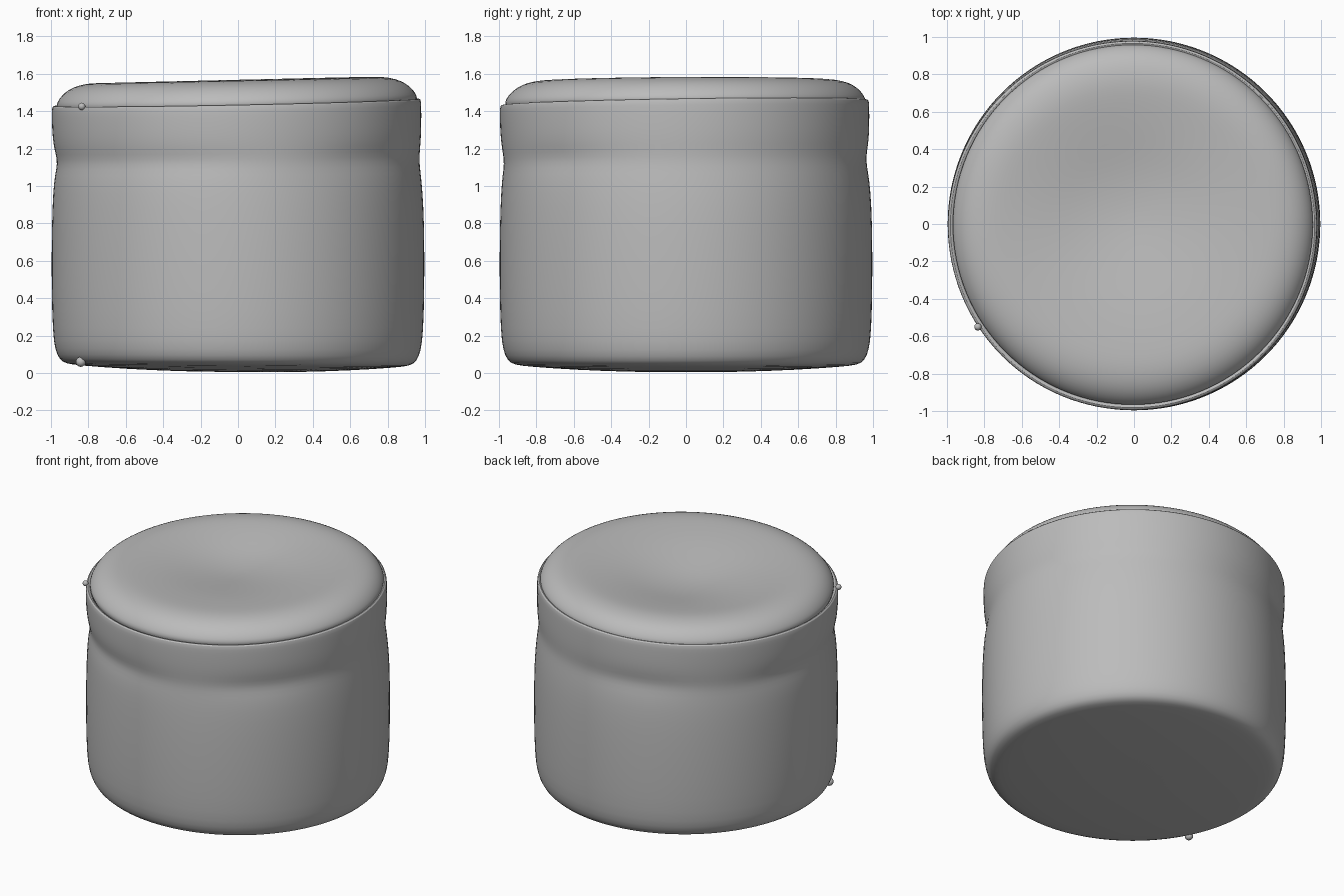
import bpy
import bmesh
from math import sin, cos, tau, exp, radians
from mathutils import Vector

cube = bpy.data.objects.get("Cube")
if cube:
    bpy.data.objects.remove(cube, do_unlink=True)

SEGMENTS = 64

fabric = bpy.data.materials.new("grey fabric")
fabric.use_nodes = True
GREY = (0.5, 0.5, 0.5, 1)
fabric.diffuse_color = GREY
fabric.node_tree.nodes["Principled BSDF"].inputs["Base Color"].default_value = GREY


def finish(name, bm, levels):
    bmesh.ops.recalc_face_normals(bm, faces=bm.faces)
    mesh = bpy.data.meshes.new(name)
    bm.to_mesh(mesh)
    bm.free()
    mesh.materials.append(fabric)
    obj = bpy.data.objects.new(name, mesh)
    bpy.context.collection.objects.link(obj)
    if levels:
        obj.modifiers.new("Soften", "SUBSURF").levels = levels
        obj.modifiers["Soften"].render_levels = levels
    bpy.ops.object.select_all(action="DESELECT")
    obj.select_set(True)
    bpy.context.view_layer.objects.active = obj
    bpy.ops.object.shade_smooth_by_angle(angle=radians(50))
    return obj


def lathe(name, profile, warp):
    """Turn an (r, z) profile around z, closing points at r = 0, then warp it."""
    bm = bmesh.new()
    rings = []
    for r, z in profile:
        count = SEGMENTS if r else 1
        rings.append([bm.verts.new((r * cos(tau * i / count), r * sin(tau * i / count), z))
                      for i in range(count)])
    for a, b in zip(rings, rings[1:]):
        for i in range(SEGMENTS):
            j = (i + 1) % SEGMENTS
            corners = [a[i % len(a)], a[j % len(a)], b[j % len(b)], b[i % len(b)]]
            bm.faces.new(list(dict.fromkeys(corners)))
    for v in bm.verts:
        v.co = warp(v.co.copy())
    return finish(name, bm, 1)


def warp_body(p):
    # Tilt the upper seam, lean slightly and make the crease under it uneven
    t = max(0, min(1, (p.z - 0.9) / 0.5))
    crease = exp(-((p.z - 1.14) / 0.06) ** 2)
    wave = 1 - 0.006 * crease * (1 + sin(5 * p.x + 3 * p.y))
    base = max(0, 1 - p.z / 0.2)
    return Vector((p.x * wave - 0.008 * t, p.y * wave - 0.008 * t,
                   p.z + t * (0.02 * p.x + 0.015 * p.y) - base * 0.008 * p.x))


def warp_cushion(p):
    # Tilt the cushion and sink an off-centre dish into it
    dish = 0.075 * exp(-((p.x + 0.05) ** 2 + (p.y - 0.1) ** 2) / 0.2)
    if p.z < 1.55:
        dish = 0
    return Vector((p.x - 0.006, p.y - 0.004, p.z + 0.02 * p.x + 0.008 * p.y - dish))


# Upholstered drum with a domed underside, a pinched crease and a raised lip
lathe("body", [
    (0, 0.005), (0.3, 0.006), (0.6, 0.017), (0.85, 0.035), (0.92, 0.044),
    (0.955, 0.065), (0.98, 0.12), (0.992, 0.22), (0.998, 0.45), (0.998, 0.7),
    (0.993, 0.9), (0.984, 1.03), (0.976, 1.1), (0.975, 1.15), (0.982, 1.21),
    (0.987, 1.28), (0.989, 1.36), (0.989, 1.42), (0.986, 1.443), (0.976, 1.449),
    (0.962, 1.444), (0.95, 1.42)], warp_body)

# Rounded seat cushion
lathe("seat_cushion", [
    (0.95, 1.41), (0.968, 1.445), (0.96, 1.47), (0.937, 1.503), (0.9, 1.533),
    (0.85, 1.557), (0.78, 1.571), (0.7, 1.572), (0.6, 1.568), (0.5, 1.565),
    (0.4, 1.562), (0.3, 1.56), (0.2, 1.56), (0.1, 1.56), (0, 1.56)], warp_cushion)

# Small knots of stitching at the seam and the base
for name, spot, size in (("seam_knot", (-0.835, -0.55, 1.425), 0.02),
                         ("base_knot", (-0.84, -0.44, 0.06), 0.028)):
    bm = bmesh.new()
    bmesh.ops.create_icosphere(bm, subdivisions=2, radius=size)
    bmesh.ops.translate(bm, verts=bm.verts, vec=spot)
    finish(name, bm, 0)
